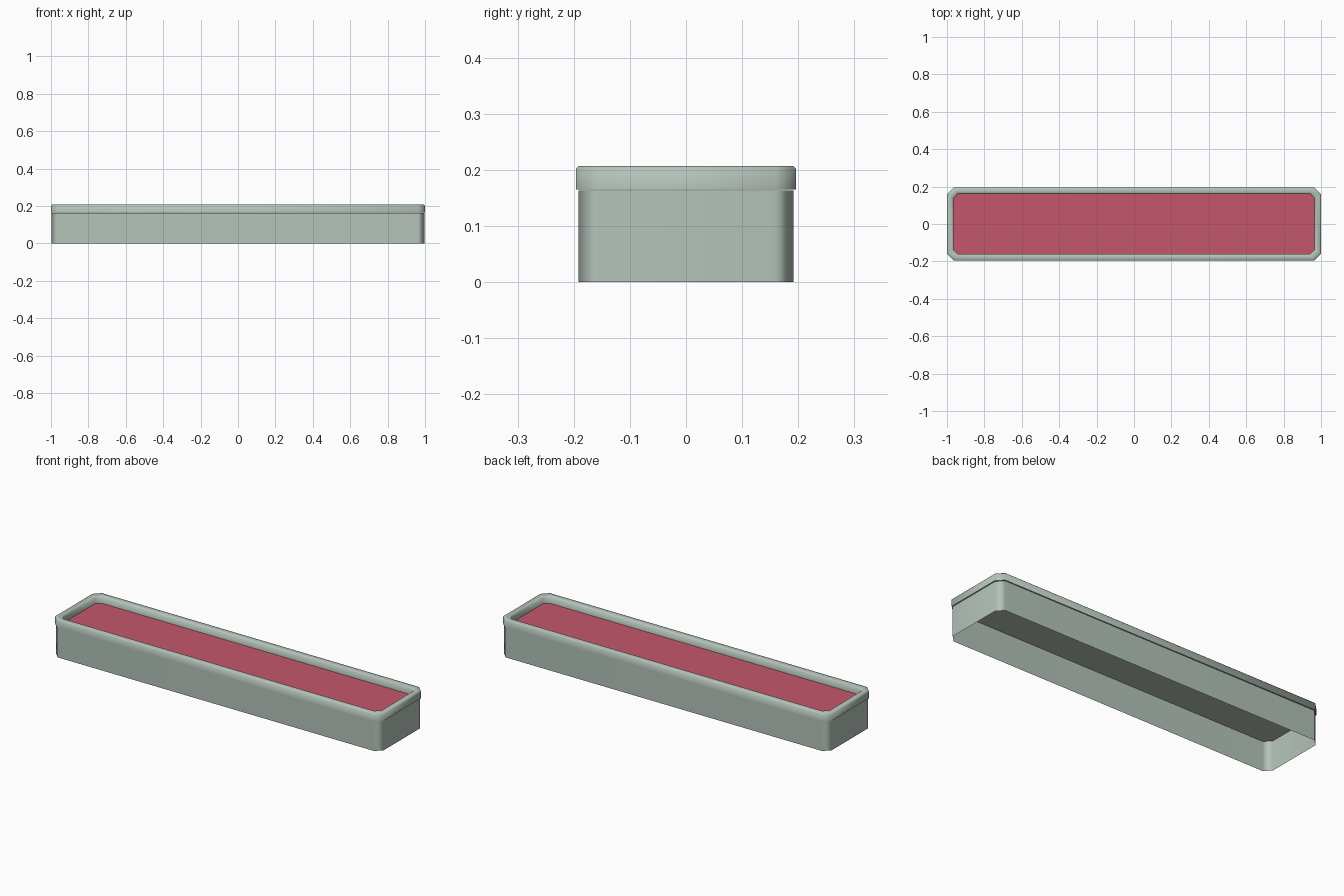
import bpy
import bmesh
import math

if "Cube" in bpy.data.objects:
    bpy.data.objects.remove(bpy.data.objects["Cube"], do_unlink=True)

HALF_X, HALF_Y = 1.0, 0.196   # outer edge of the rim
CORNER = 0.036                # corner cut of the rim


def make_material(name, rgb):
    mat = bpy.data.materials.new(name)
    mat.use_nodes = True
    color = (*rgb, 1.0)
    mat.diffuse_color = color
    mat.node_tree.nodes["Principled BSDF"].inputs["Base Color"].default_value = color
    return mat


def outline(inset, z):
    """Rectangle with cut corners, moved inward from the rim's outer edge."""
    hx, hy = HALF_X - inset, HALF_Y - inset
    c = CORNER - inset * 0.35
    quarter = [(hx, hy - c), (hx - c, hy)]
    mirrored = [(-x, y) for x, y in reversed(quarter)]
    half = quarter + mirrored
    return [(x, y, z) for x, y in half + [(-x, -y) for x, y in half]]


def build(name, profile, mat, closed=False, cap=False):
    """Sweep a profile of (inset, z) pairs around the outline."""
    bm = bmesh.new()
    rings = [[bm.verts.new(p) for p in outline(i, z)] for i, z in profile]
    pairs = list(zip(rings, rings[1:]))
    if closed:
        pairs.append((rings[-1], rings[0]))
    for low, high in pairs:
        for k in range(len(low)):
            n = (k + 1) % len(low)
            bm.faces.new((low[k], low[n], high[n], high[k]))
    if cap:
        bm.faces.new(rings[-1])
    bmesh.ops.recalc_face_normals(bm, faces=bm.faces)
    mesh = bpy.data.meshes.new(name)
    bm.to_mesh(mesh)
    bm.free()
    mesh.materials.append(mat)
    obj = bpy.data.objects.new(name, mesh)
    bpy.context.collection.objects.link(obj)
    bpy.ops.object.select_all(action="DESELECT")
    obj.select_set(True)
    bpy.context.view_layer.objects.active = obj
    bpy.ops.object.shade_smooth_by_angle(angle=math.radians(50))
    return obj


sage = make_material("sage grey", (0.46, 0.55, 0.49))
rose = make_material("rose red", (0.55, 0.095, 0.15))

# Thin box, open underneath, closed by a panel at rim level
body = build("box_body", [(0.004, 0.0), (0.004, 0.163)], sage, cap=True)
weighted = body.modifiers.new("even_shading", "WEIGHTED_NORMAL")
weighted.keep_sharp = True

# Raised rim with softened top edges
rim = build("rim", [(0.0, 0.165), (0.0, 0.202), (0.005, 0.207),
                    (0.028, 0.207), (0.035, 0.2), (0.035, 0.165)],
            sage, closed=True)

# Coloured filling inside the rim
filling = build("filling", [(0.034, 0.168)], rose, cap=True)
